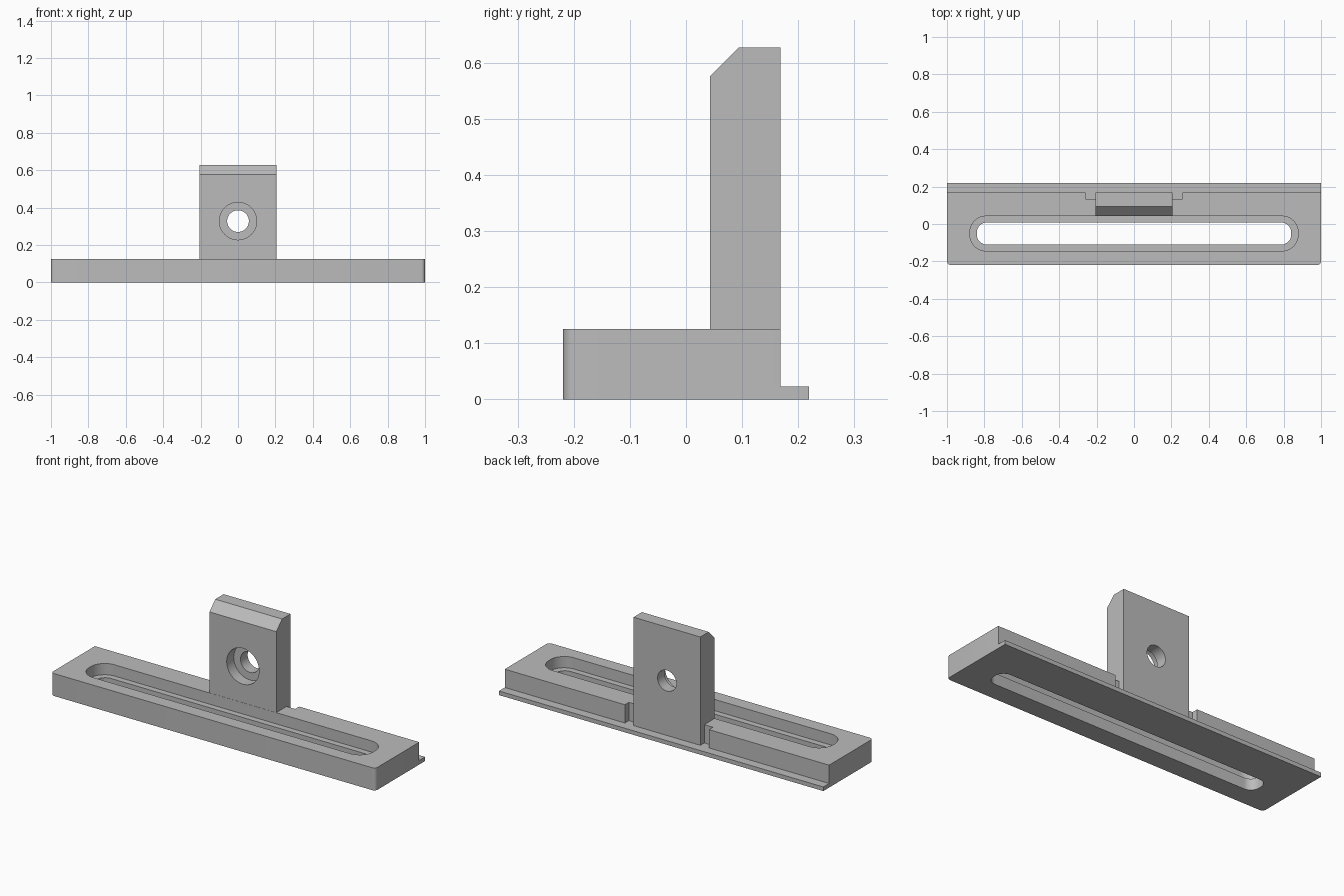
import bpy
import bmesh
from math import cos, sin, pi, radians
from mathutils import Vector

cube = bpy.data.objects.get("Cube")
if cube:
    bpy.data.objects.remove(cube, do_unlink=True)

GREY = (0.5, 0.5, 0.5, 1)
grey = bpy.data.materials.new("plain grey")
grey.use_nodes = True
grey.diffuse_color = GREY
grey.node_tree.nodes["Principled BSDF"].inputs["Base Color"].default_value = GREY

# Main dimensions
BASE_H, LIP_H, TOP = 0.125, 0.023, 0.627
FRONT, BACK, LIP_BACK = -0.219, 0.168, 0.219
TAB_HALF, TAB_FRONT, CHAMFER = 0.206, 0.043, 0.051
HOLE_Z, SLOT_Y = 0.328, -0.051


def prism(name, points, direction):
    """Extrude a closed planar outline along a direction."""
    bm = bmesh.new()
    face = bm.faces.new([bm.verts.new(p) for p in points])
    ext = bmesh.ops.extrude_face_region(bm, geom=[face])
    verts = [g for g in ext["geom"] if isinstance(g, bmesh.types.BMVert)]
    bmesh.ops.translate(bm, verts=verts, vec=Vector(direction))
    bmesh.ops.recalc_face_normals(bm, faces=bm.faces)
    mesh = bpy.data.meshes.new(name)
    bm.to_mesh(mesh)
    bm.free()
    mesh.materials.append(grey)
    ob = bpy.data.objects.new(name, mesh)
    bpy.context.collection.objects.link(ob)
    return ob


def side_prism(name, profile, half):
    """Extrude a (y, z) profile across x."""
    return prism(name, [(-half, y, z) for y, z in profile], (2 * half, 0, 0))


def rounded_slot(name, half_x, half_y, radius, z0, z1):
    """Upright rounded rectangle centred on the slot line."""
    points = []
    for i, (sx, sy) in enumerate([(1, 1), (-1, 1), (-1, -1), (1, -1)]):
        for k in range(11):
            a = (i + k / 10) * pi / 2
            points.append((sx * (half_x - radius) + radius * cos(a),
                           SLOT_Y + sy * (half_y - radius) + radius * sin(a), z0))
    return prism(name, points, (0, 0, z1 - z0))


def bore(name, radius, y0, y1):
    """Round cutter running along y."""
    points = [(radius * cos(i * pi / 24), y0, HOLE_Z + radius * sin(i * pi / 24))
              for i in range(48)]
    return prism(name, points, (0, y1 - y0, 0))


def combine(target, tool, operation):
    mod = target.modifiers.new(tool.name, "BOOLEAN")
    mod.operation, mod.solver, mod.object = operation, "EXACT", tool
    bpy.context.view_layer.objects.active = target
    bpy.ops.object.modifier_apply(modifier=mod.name)
    bpy.data.objects.remove(tool, do_unlink=True)


# Base with the thin lip along its back
bracket = side_prism("slotted_bracket", [
    (FRONT, 0), (LIP_BACK, 0), (LIP_BACK, LIP_H), (BACK, LIP_H),
    (BACK, BASE_H), (FRONT, BASE_H)], 1)

# Rounded front corners
bm = bmesh.new()
bm.from_mesh(bracket.data)
corners = [e for e in bm.edges
           if all(abs(v.co.y - FRONT) < 0.001 for v in e.verts)
           and abs(e.verts[0].co.z - e.verts[1].co.z) > 0.1]
bmesh.ops.bevel(bm, geom=corners, offset=0.02, segments=6, profile=0.5,
                affect="EDGES")
bm.to_mesh(bracket.data)
bm.free()

# Upright tab with a chamfered top front edge
tab = side_prism("upright_tab", [
    (TAB_FRONT, 0.08), (BACK, 0.08), (BACK, TOP),
    (TAB_FRONT + CHAMFER, TOP), (TAB_FRONT, TOP - CHAMFER)], TAB_HALF)
combine(bracket, tab, "UNION")

# Relief notches either side of the tab
for side in (-1, 1):
    x0, x1 = side * TAB_HALF, side * 0.259
    notch = prism("relief_notch", [
        (x0, 0.133, LIP_H), (x1, 0.133, LIP_H),
        (x1, 0.3, LIP_H), (x0, 0.3, LIP_H)], (0, 0, 0.2))
    combine(bracket, notch, "DIFFERENCE")

# Stepped long slot and stepped round hole
combine(bracket, rounded_slot("slot_recess", 0.877, 0.093, 0.085, 0.0625, 0.2), "DIFFERENCE")
combine(bracket, rounded_slot("slot_through", 0.84, 0.059, 0.052, -0.1, 0.1), "DIFFERENCE")
combine(bracket, bore("hole_recess", 0.1, -0.1, 0.105), "DIFFERENCE")
combine(bracket, bore("hole_through", 0.058, 0.0, 0.3), "DIFFERENCE")

# Smooth the round walls, keep the edges sharp
bpy.ops.object.select_all(action="DESELECT")
bracket.select_set(True)
bpy.context.view_layer.objects.active = bracket
bpy.ops.object.shade_smooth_by_angle(angle=radians(30))
